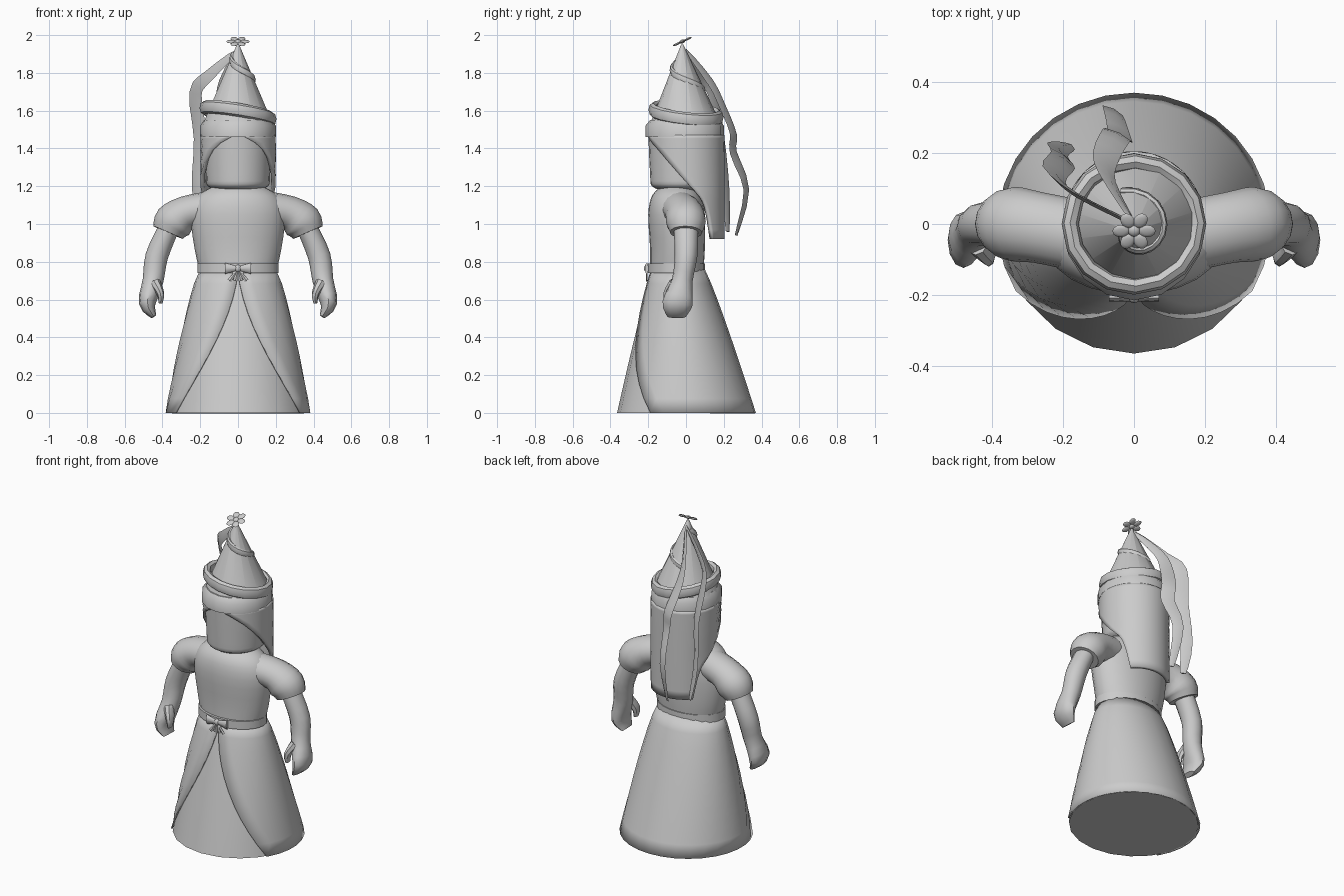
import bpy, bmesh
from math import sin, cos, pi, radians
from mathutils import Vector, Matrix

cube = bpy.data.objects.get("Cube")
if cube:
    bpy.data.objects.remove(cube)

colour = (0.6, 0.6, 0.6, 1)
grey = bpy.data.materials.new("plain_grey")
grey.use_nodes = True
grey.diffuse_color = colour
grey.node_tree.nodes["Principled BSDF"].inputs["Base Color"].default_value = colour


def finish(name, bm, mirror=False, thick=0):
    mesh = bpy.data.meshes.new(name)
    bm.to_mesh(mesh)
    bm.free()
    mesh.materials.append(grey)
    ob = bpy.data.objects.new(name, mesh)
    bpy.context.collection.objects.link(ob)
    if thick:
        solid = ob.modifiers.new("thickness", "SOLIDIFY")
        solid.thickness = thick
    if mirror:
        ob.modifiers.new("mirror", "MIRROR")
    bpy.ops.object.select_all(action="DESELECT")
    ob.select_set(True)
    bpy.context.view_layer.objects.active = ob
    bpy.ops.object.shade_smooth_by_angle(angle=radians(40))


def smooth(keys, steps=3):
    """Fill in a smooth run of values between a few key tuples."""
    filled = []
    last = len(keys) - 1
    for k in range(last):
        span = (keys[max(k - 1, 0)], keys[k], keys[k + 1], keys[min(k + 2, last)])
        for step in range(steps):
            t = step / steps
            filled.append(tuple(
                b + t / 2 * (c - a + t * (2 * a - 5 * b + 4 * c - d + t * (3 * (b - c) + d - a)))
                for a, b, c, d in zip(*span)))
    filled.append(keys[last])
    return filled


def bridge(bm, rows, closed):
    for low, high in zip(rows, rows[1:]):
        count = len(low)
        for i in range(count if closed else count - 1):
            j = (i + 1) % count
            bm.faces.new((low[i], low[j], high[j], high[i]))


def cap(bm, rows):
    bm.faces.new(rows[0][::-1])
    bm.faces.new(rows[-1])


def loft(name, rings, sides=20, thick=0):
    """Stack rings of (z, half width, front y, back y[, half opening in degrees])."""
    bm = bmesh.new()
    is_open = len(rings[0]) > 4
    rows = []
    for z, half, front, back, *gap in rings:
        start = radians(gap[0]) if is_open else 0
        row = []
        for i in range(sides + is_open):
            turn = start + 2 * (pi - start) * i / sides
            y = (front + back) / 2 - (back - front) / 2 * cos(turn)
            row.append(bm.verts.new((half * sin(turn), y, z)))
        rows.append(row)
    bridge(bm, rows, not is_open)
    if not is_open:
        cap(bm, rows)
    finish(name, bm, thick=thick)


def sweep(name, path, ref=(0, 1, 0), sides=12, loop=False, mirror=False):
    """Sweep an ellipse along a path of (x, y, z, side radius, other radius)."""
    bm = bmesh.new()
    pts = [Vector(p[:3]) for p in path]
    last = len(pts) - 1
    rows = []
    for k, p in enumerate(path):
        if loop:
            along = pts[(k + 1) % len(pts)] - pts[k - 1]
        else:
            along = pts[min(k + 1, last)] - pts[max(k - 1, 0)]
        side = along.cross(Vector(ref)).normalized()
        other = side.cross(along).normalized()
        turns = [2 * pi * i / sides for i in range(sides)]
        rows.append([bm.verts.new(pts[k] + side * p[3] * cos(t) + other * p[4] * sin(t))
                     for t in turns])
    if loop:
        rows.append(rows[0])
    bridge(bm, rows, True)
    if not loop:
        cap(bm, rows)
    bmesh.ops.recalc_face_normals(bm, faces=bm.faces)
    finish(name, bm, mirror)


def blob(name, matrix):
    bm = bmesh.new()
    bmesh.ops.create_uvsphere(bm, u_segments=12, v_segments=6, radius=1, matrix=matrix)
    finish(name, bm)


# Skirt: full underskirt with an overskirt that parts at the front
waist = 0.76
levels = 10
overskirt, underskirt = [], []
for level in range(levels + 1):
    drop = 1 - level / levels
    half = 0.2 + 0.185 * drop ** 0.75
    front = -0.185 - 0.19 * drop ** 0.9
    back = 0.1 + 0.27 * drop ** 0.9
    z = waist * (1 - drop)
    overskirt.append((z, half, front, back, 60 * drop ** 1.4))
    underskirt.append((z, half - 0.01, front + 0.01, back - 0.01))
loft("overskirt", overskirt, thick=0.009)
loft("underskirt", underskirt)

# Bodice and belt
loft("bodice", smooth([(0.74, 0.2, -0.19, 0.09), (0.87, 0.23, -0.19, 0.1), (1.05, 0.25, -0.2, 0.1),
                       (1.15, 0.21, -0.18, 0.08), (1.2, 0.13, -0.13, 0.04)]), 24)
loft("belt", [(z, 0.215, -0.205, 0.1) for z in (0.74, 0.79)], 24)

# Bow on the belt
bow_y = -0.208
sweep("bow_loops", [(0, bow_y, 0.765, 0.01, 0.01), (0.07, bow_y, 0.765, 0.03, 0.01)],
      sides=8, mirror=True)
for name, reach in (("bow_outer_tails", 0.045), ("bow_inner_tails", 0.014)):
    sweep(name, [(0, bow_y, 0.76, 0.005, 0.004), (reach, bow_y, 0.7, 0.012, 0.004)],
          sides=4, mirror=True)
blob("bow_knot", Matrix.Translation((0, bow_y, 0.765)) @ Matrix.Diagonal((0.017, 0.015, 0.02, 1)))

# Puffed sleeves, arms and mitten hands
sweep("sleeves", smooth([(0.17, -0.03, 1.08, 0.09, 0.1), (0.27, -0.01, 1.06, 0.09, 0.1),
                         (0.34, 0, 1.01, 0.105, 0.105), (0.37, 0, 0.955, 0.085, 0.085)]),
      sides=16, mirror=True)
sweep("arms", smooth([(0.37, 0, 0.97, 0.055, 0.065), (0.43, 0, 0.83, 0.06, 0.06),
                      (0.45, -0.02, 0.7, 0.055, 0.055), (0.48, -0.045, 0.58, 0.045, 0.08),
                      (0.445, -0.05, 0.51, 0.015, 0.05)]), mirror=True)
sweep("thumbs", smooth([(0.44, -0.06, 0.69, 0.03, 0.03), (0.41, -0.09, 0.63, 0.02, 0.03),
                        (0.41, -0.09, 0.58, 0.01, 0.02)]), sides=8, mirror=True)

# Head
loft("head", smooth([(1.175, 0.1, -0.12, 0.1), (1.2, 0.16, -0.18, 0.15),
                     (1.26, 0.17, -0.19, 0.16), (1.48, 0.18, -0.2, 0.17)]), 24)

# Long parted hair falling down the back
parting = smooth([(0.92, 133), (1.1, 120), (1.2, 96), (1.39, 45), (1.47, 5)])
loft("hair", [(z, 0.2, -0.205, 0.205, gap) for z, gap in parting], 24, thick=0.022)

# Pointed hat: drum brim and cone
loft("hat_brim", [(1.46, 0.2, -0.215, 0.2), (1.52, 0.2, -0.215, 0.2), (1.55, 0.18, -0.19, 0.18)], 16)
loft("hat_cone", [(1.53, 0.19, -0.19, 0.185), (1.95, 0.006, -0.026, -0.014)], 14)

# Tilted roll around the cone
roll = []
for i in range(16):
    t = 2 * pi * i / 16
    roll.append((0.18 * cos(t), 0.175 * sin(t), 1.585 - 0.03 * cos(t) - 0.02 * sin(t), 0.024, 0.036))
sweep("hat_roll", roll, ref=(0, 0, 1), sides=8, loop=True)

# Ribbon winding up to the tip
winding = []
for i in range(17):
    u = i / 16
    t = pi * (0.85 + 1.75 * u)
    drop = 0.05 + 0.2 * u
    r = 0.44 * drop
    winding.append((r * cos(t), r * sin(t) - 0.02 * (1 - drop), 1.95 - drop, 0.013, 0.02))
sweep("hat_winding", winding, ref=(0, 0, 1), sides=8)


# Two loose streamers, narrow at the tip of the hat and pointed at the end
def streamer(name, keys, ref):
    run = smooth(keys)
    path = []
    for i, point in enumerate(run):
        swell = sin(pi * (i + 0.2) / len(run)) ** 0.5
        path.append((*point, 0.042 * swell, 0.006))
    sweep(name, path, ref, sides=4)


streamer("middle_streamer", [(0, 0, 1.92), (-0.075, 0.13, 1.75), (-0.08, 0.19, 1.63), (-0.05, 0.25, 1.48),
                             (-0.04, 0.25, 1.38), (-0.06, 0.32, 1.18), (-0.055, 0.265, 0.94)], (0.5, 1, 0))
streamer("side_streamer", [(0, 0, 1.92), (-0.16, 0.08, 1.78), (-0.225, 0.14, 1.69), (-0.2, 0.18, 1.45),
                           (-0.215, 0.21, 1.18), (-0.18, 0.22, 0.96)], (0.7, 1, 0))

# Flower on the tip
tilt = Matrix.Translation((0, -0.02, 1.966)) @ Matrix.Rotation(radians(25), 4, "X")
for i in range(6):
    turn = Matrix.Rotation(pi / 3 * i, 4, "Z")
    blob(f"petal_{i + 1}", tilt @ turn @ Matrix.Translation((0.037, 0, 0))
         @ Matrix.Diagonal((0.024, 0.019, 0.006, 1)))
blob("flower_centre", tilt @ Matrix.Diagonal((0.017, 0.017, 0.01, 1)))
